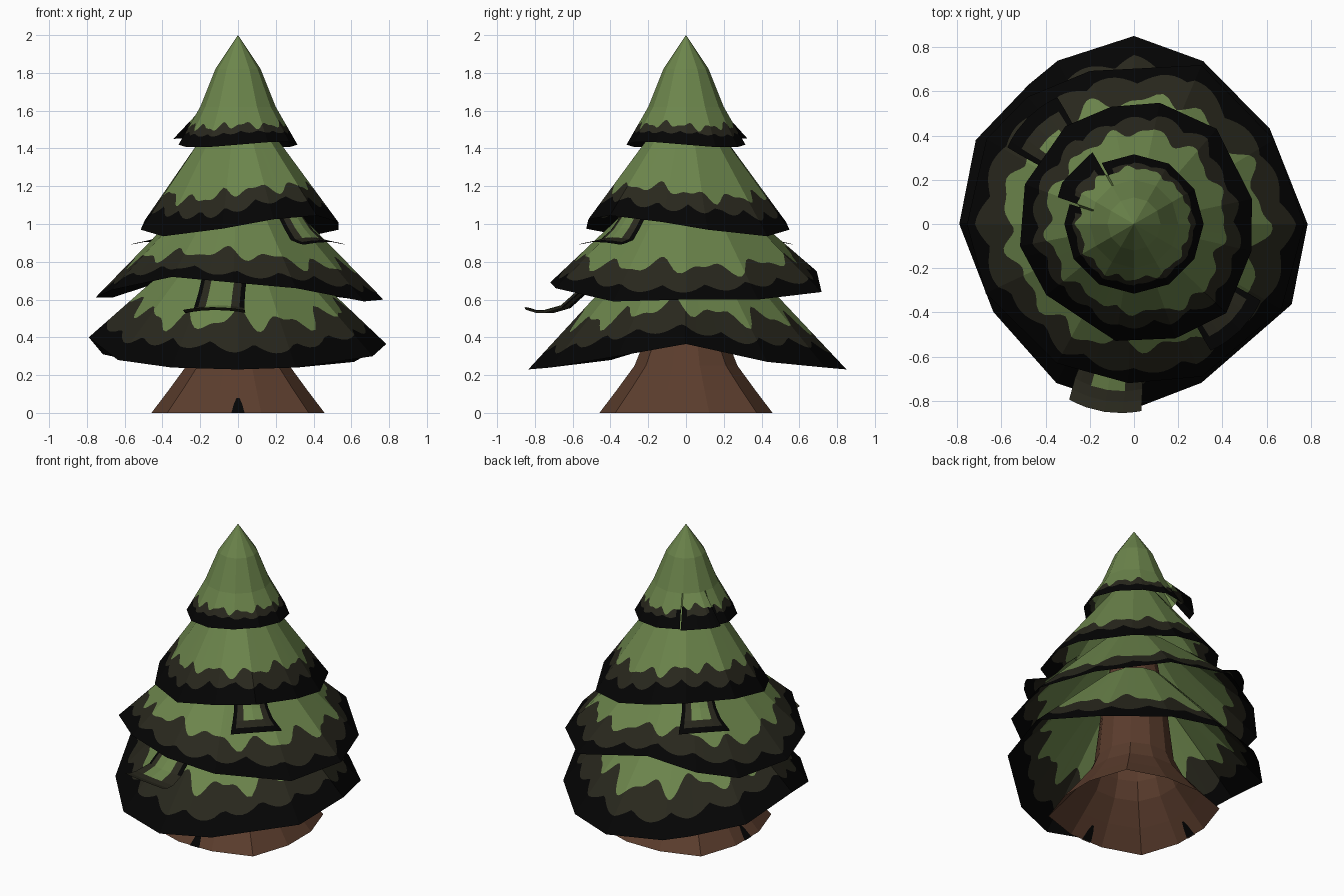
import bpy
import bmesh
from math import sin, cos, pi, radians, degrees
from mathutils import Vector

cube = bpy.data.objects.get("Cube")
if cube:
    bpy.data.objects.remove(cube)


def material(name, rgb):
    m = bpy.data.materials.new(name)
    m.use_nodes = True
    m.diffuse_color = (*rgb, 1)
    m.node_tree.nodes["Principled BSDF"].inputs["Base Color"].default_value = (*rgb, 1)
    return m


GREEN = material("needle_green", (0.15, 0.235, 0.072))
OLIVE = material("dark_olive", (0.022, 0.021, 0.0125))
BLACK = material("edge_black", (0.0012, 0.0012, 0.0012))
BROWN = material("bark_brown", (0.104, 0.046, 0.026))


def sheet(name, columns, mats, pick, closed=False, skip=None):
    """Skin neighbouring columns of points; pick(column, row) gives the colour."""
    bm = bmesh.new()
    grid = [[bm.verts.new(p) for p in col] for col in columns]
    for i in range(len(grid) if closed else len(grid) - 1):
        a, b = grid[i], grid[(i + 1) % len(grid)]
        for j in range(len(a) - 1):
            if skip and skip(i, j):
                continue
            f = bm.faces.new((a[j], a[j + 1], b[j + 1], b[j]))
            f.material_index = pick(i, j)
    bmesh.ops.remove_doubles(bm, verts=bm.verts, dist=0.0002)
    mesh = bpy.data.meshes.new(name)
    bm.to_mesh(mesh)
    bm.free()
    for m in mats:
        mesh.materials.append(m)
    obj = bpy.data.objects.new(name, mesh)
    bpy.context.collection.objects.link(obj)
    return obj


def polar(r, z, a):
    return Vector((r * cos(a), r * sin(a), z))


SUB = 14


def tier(name, upper, rim, olive_at, black_at, spike, phase, torn=False):
    """Faceted skirt: upper rings, then a straight slope to an uneven rim.
    rim lists the corners as (angle, radius, height)."""
    last = len(upper) - 1
    corners = [(radians(d), r, z) for d, r, z in rim]
    corners.append((corners[0][0] + 2 * pi, *corners[0][1:]))
    columns, panels = [], []
    for (a0, r0, z0), (a1, r1, z1) in zip(corners, corners[1:]):
        for s in range(SUB):
            t = s / SUB
            a = a0 + (a1 - a0) * t
            panel = torn and 118 < degrees(a) % 360 < 161
            panels.append(panel)
            col = [polar(*p, a0).lerp(polar(*p, a1), t) for p in upper]
            end = polar(r0, z0, a0).lerp(polar(r1, z1, a1), t)
            # Ragged edge between the colour bands
            wave = sin(13 * a + phase) + 0.6 * sin(22 * a + 2 * phase) + 0.4 * sin(5 * a)
            bump = abs(sin(9 * a + phase)) - 0.5 + 0.3 * sin(4 * a + phase)
            t1 = olive_at + spike * wave
            t2 = max(black_at + 0.07 * bump, t1 + 0.04)
            if panel:
                end += polar(0.06, 0.02, a)
                t1 -= 0.12
                t2 -= 0.1
            columns.append(col + [col[last].lerp(end, u) for u in (t1, t2, 1)])

    def near_tear(i, reach):
        near = [panels[(i + k) % len(panels)] for k in range(1 - reach, 1 + reach)]
        return torn and any(near) and not all(near)

    def pick(i, j):
        return 2 if j > last and near_tear(i, 4) else max(0, j - last)

    return sheet(name, columns, (GREEN, OLIVE, BLACK), pick, closed=True,
                 skip=lambda i, j: j > last and near_tear(i, 1))


# Four foliage skirts, bottom to top
tier("foliage_bottom", [(0.2, 0.92)],
     [(0, 0.785, 0.365), (35, 0.75, 0.27), (67, 0.8, 0.24), (90, 0.85, 0.23),
      (115, 0.815, 0.24), (127, 0.79, 0.26), (152, 0.81, 0.31), (180, 0.79, 0.4),
      (212, 0.75, 0.28), (244, 0.8, 0.24), (270, 0.835, 0.23), (293, 0.78, 0.24),
      (333, 0.8, 0.3)],
     0.64, 0.83, 0.06, 0.4)
tier("foliage_lower_middle", [(0.2, 1.18)],
     [(0, 0.77, 0.6), (31, 0.74, 0.6), (67, 0.78, 0.64), (106, 0.72, 0.75),
      (130, 0.75, 0.67), (150, 0.77, 0.61), (180, 0.755, 0.61), (205, 0.74, 0.65),
      (241, 0.72, 0.72), (268, 0.72, 0.69), (294, 0.755, 0.66), (330, 0.77, 0.59)],
     0.7, 0.88, 0.05, 1.7)
tier("foliage_upper_middle", [(0.1, 1.6)],
     [(12, 0.545, 0.97), (49, 0.57, 0.935), (78, 0.56, 0.97), (101, 0.54, 1.01),
      (125, 0.54, 1.04), (160, 0.525, 1.02), (191, 0.525, 0.97), (219, 0.51, 0.935),
      (261, 0.535, 0.975), (290, 0.55, 1.025), (316, 0.58, 1.045), (347, 0.545, 1.01)],
     0.71, 0.84, 0.035, 2.9)
tier("foliage_top", [(0, 2), (0.12, 1.82), (0.2, 1.62)],
     [(d, 0.315, 1.42 - 0.015 * sin(2 * radians(d))) for d in range(0, 360, 30)],
     0.5, 0.69, 0.07, 4.2, torn=True)


# Small branch flaps peeking out between the skirts
def flap(name, angle, path, widths, dark_tip):
    a = radians(angle)
    side = Vector((-sin(a), cos(a), 0))
    across = (-1, -0.82, -0.5, 0, 0.5, 0.82, 1)
    columns = [[polar(r - 0.03 * u * u, z - 0.015 * u * u, a) + side * u * w
                for (r, z), w in zip(path, widths)] for u in across]
    rows = len(path) - 1

    def pick(i, j):
        if i in (0, 5) or j == rows - 1:
            return 2 if dark_tip or j < rows // 2 else 1
        return 1 if i in (1, 4) or j == rows - 2 else 0
    return sheet(name, columns, (GREEN, OLIVE, BLACK), pick)


flap("branch_flap_front", -99, [(0.48, 0.74), (0.58, 0.65), (0.67, 0.57),
                                (0.76, 0.545), (0.81, 0.545), (0.86, 0.56)],
     (0.12, 0.125, 0.135, 0.155, 0.16, 0.165), False)
for label, angle in (("left", -45), ("back", 135)):
    flap("branch_flap_" + label, angle, [(0.36, 1.1), (0.43, 1.05), (0.49, 0.98),
                                         (0.55, 0.93), (0.62, 0.915), (0.68, 0.905)],
         (0.09, 0.095, 0.105, 0.125, 0.145, 0.16), True)

# Flared trunk, open below, with broad roots at the diagonals
SIDES = 12
rings = ((0.493, 0, 0.037), (0.392, 0.12, 0.024), (0.288, 0.25, 0.012),
         (0.24, 0.36, 0.006), (0.2, 0.75, 0), (0.1, 1.3, 0))
trunk = []
for k in range(SIDES):
    a = 2 * pi * (k + 0.5) / SIDES
    trunk.append([polar(r - lobe * cos(4 * a), z, a) for r, z, lobe in rings])
sheet("trunk", trunk, (BROWN,), lambda i, j: 0, closed=True)

# Dark hollows between the roots, seen from outside and inside
for label, angle in (("front", -90), ("right", 180)):
    a = radians(angle)
    side = Vector((-sin(a), cos(a), 0))
    for face, r in (("outer", 0.463), ("inner", 0.455)):
        sheet("root_hollow_" + label + "_" + face,
              [[polar(r, 0, a) + side * u, polar(r - 0.77 * h, h, a) + side * u * 0.6]
               for u, h in ((-0.035, 0.05), (-0.012, 0.08), (0.012, 0.08), (0.035, 0.05))],
              (BLACK,), lambda i, j: 0)
